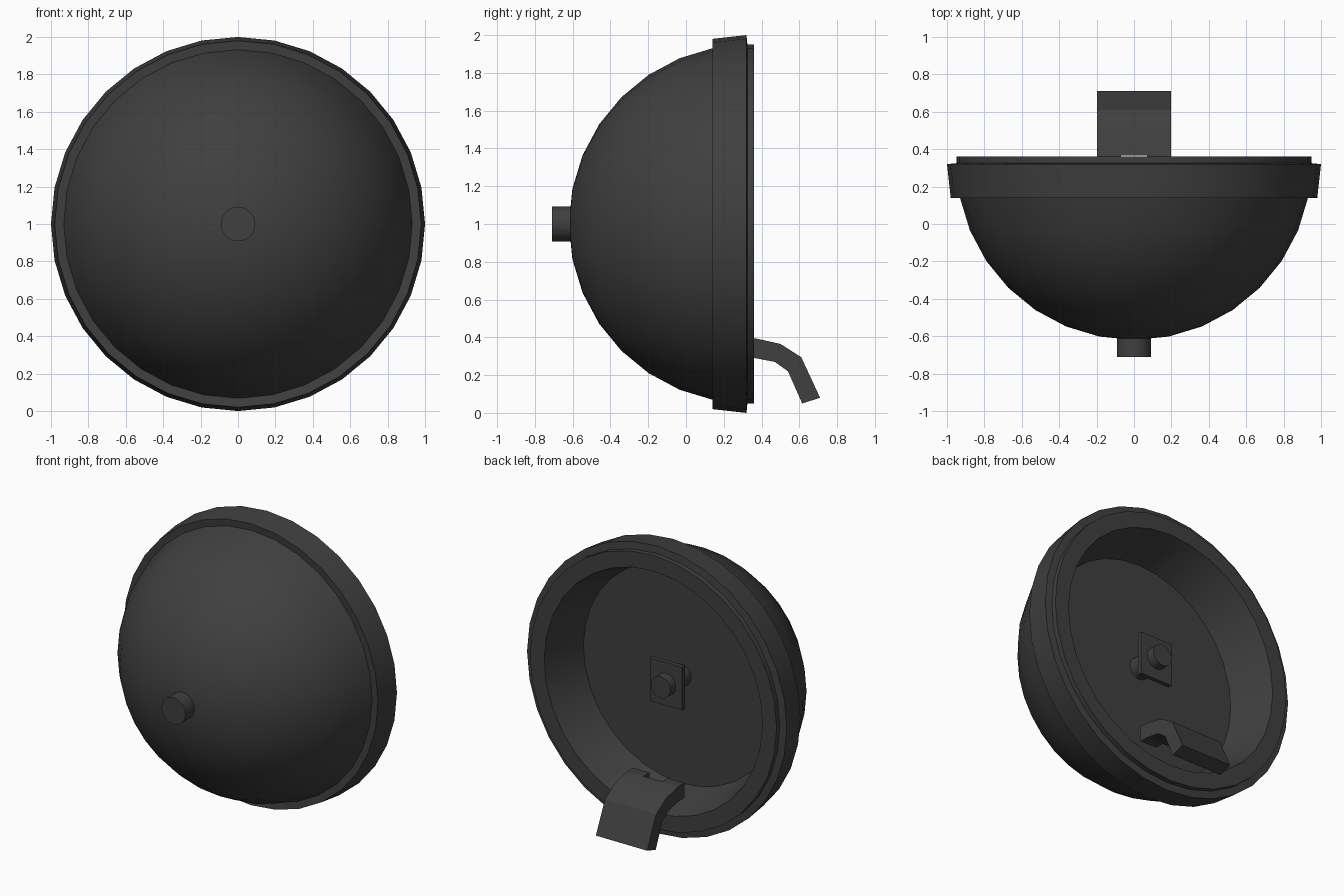
import bpy
import bmesh
from math import sin, cos, pi, radians
from mathutils import Vector, Matrix

old = bpy.data.objects.get("Cube")
if old:
    bpy.data.objects.remove(old, do_unlink=True)

mat = bpy.data.materials.new("charcoal")
mat.use_nodes = True
colour = (0.05, 0.05, 0.05, 1)
mat.diffuse_color = colour
mat.node_tree.nodes["Principled BSDF"].inputs["Base Color"].default_value = colour


def finish(name, bm):
    bmesh.ops.recalc_face_normals(bm, faces=bm.faces)
    mesh = bpy.data.meshes.new(name)
    bm.to_mesh(mesh)
    bm.free()
    mesh.materials.append(mat)
    obj = bpy.data.objects.new(name, mesh)
    bpy.context.collection.objects.link(obj)
    bpy.ops.object.select_all(action='DESELECT')
    obj.select_set(True)
    bpy.context.view_layer.objects.active = obj
    bpy.ops.object.shade_smooth_by_angle(angle=radians(30))
    return obj


def revolve(name, profile, sides=32):
    """Spin (y, radius) points about the horizontal axis at z = 1."""
    bm = bmesh.new()
    verts = [bm.verts.new((0, y, 1 + r)) for y, r in profile]
    edges = [bm.edges.new(pair) for pair in zip(verts, verts[1:])]
    bmesh.ops.spin(bm, geom=verts + edges, cent=(0, 0, 1), axis=(0, 1, 0),
                   angle=2 * pi, steps=sides, use_merge=True)
    bmesh.ops.remove_doubles(bm, verts=bm.verts, dist=0.0005)
    return finish(name, bm)


def rod(name, y0, y1, r, sides=32):
    return revolve(name, [(y0, 0), (y0, r), (y1, r), (y1, 0)], sides)


def extrude_x(bm, outline, x0, x1):
    """Extrude a (y, z) outline sideways between two x positions."""
    face = bm.faces.new([bm.verts.new((x0, y, z)) for y, z in outline])
    ext = bmesh.ops.extrude_face_region(bm, geom=[face])
    moved = [v for v in ext["geom"] if isinstance(v, bmesh.types.BMVert)]
    bmesh.ops.translate(bm, verts=moved, vec=(x1 - x0, 0, 0))


# Hemispherical shell with flared rim band, rear lip and recessed floor
R, centre, step = 0.95, 0.33, pi / 16
dome = [(centre - R * cos(k * step), R * sin(k * step)) for k in range(8)]
rim = [(0.14, 0.98), (0.32, 1.0), (0.325, 0.95), (0.36, 0.95)]
bowl = [(0.36, 0.84), (0.05, 0.755), (0.05, 0)]
revolve("dome_shell", dome + rim + bowl)

# Front knob, and the inner post with its end nub
rod("front_knob", -0.71, -0.58, 0.092)
rod("inner_post", 0.04, 0.21, 0.075)
rod("post_nub", 0.21, 0.28, 0.075)

# Square retaining plate on the post
bm = bmesh.new()
bmesh.ops.create_cube(bm, size=1, matrix=Matrix.Translation((0, 0.205, 1))
                      @ Matrix.Diagonal((0.25, 0.03, 0.3, 1)))
finish("retaining_plate", bm)

# Curved rear tongue, with two prongs beside a central notch
start, notch, top, under = 0.30, 0.365, 0.395, 0.29
curve = [(notch, top), (0.5, 0.365), (0.61, 0.295), (0.71, 0.08),
         (0.615, 0.05), (0.54, 0.22), (0.47, 0.27), (notch, under)]
bm = bmesh.new()
extrude_x(bm, curve, -0.197, 0.197)
prong = [(start, under), (start, top), (notch, top), (notch, under)]
for side in (-1, 1):
    extrude_x(bm, prong, side * 0.07, side * 0.197)
finish("rear_tongue", bm)
